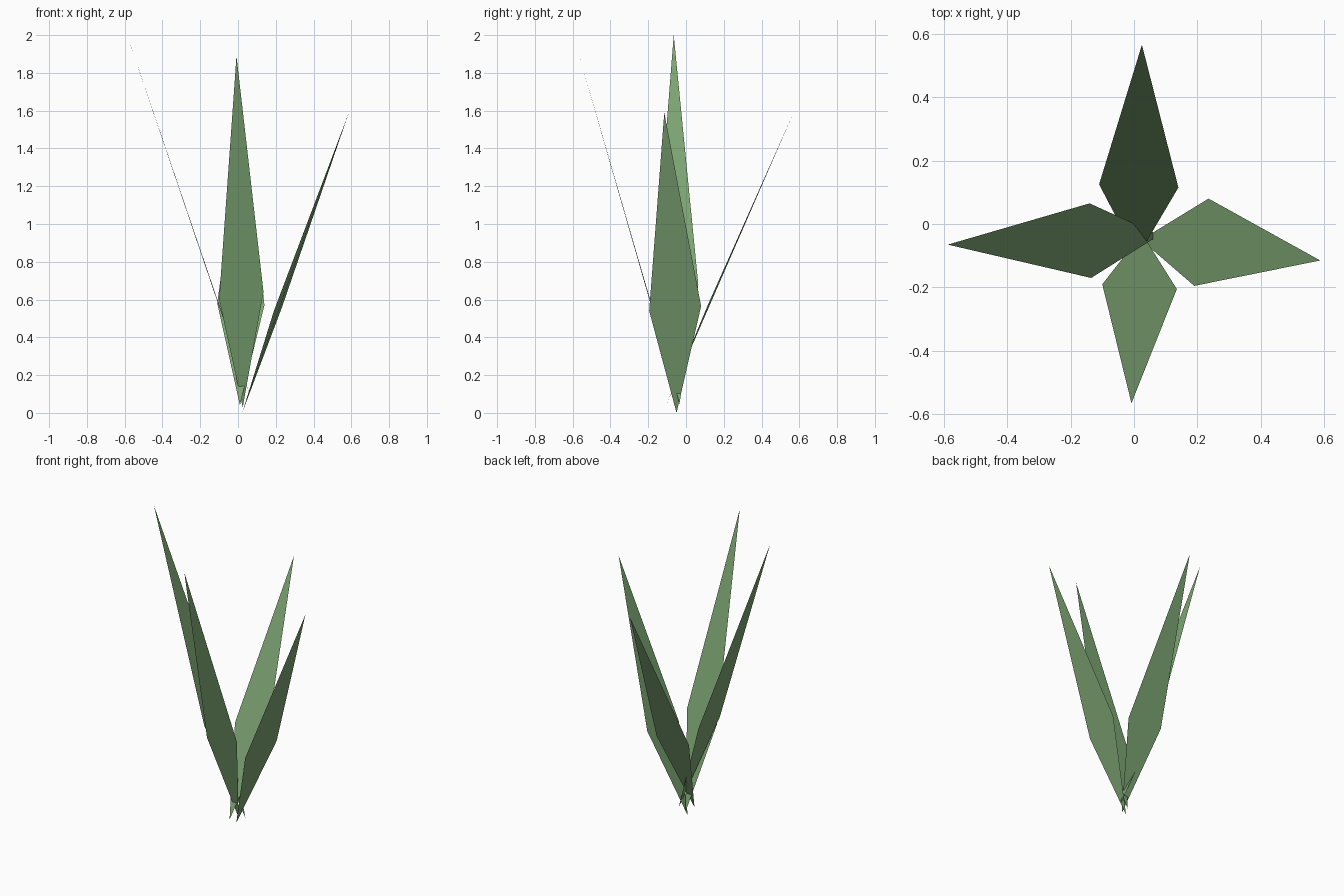
import bpy
import bmesh

if "Cube" in bpy.data.objects:
    bpy.data.objects.remove(bpy.data.objects["Cube"])

# Single leaf green
green = bpy.data.materials.new("leaf green")
green.diffuse_color = (0.205, 0.376, 0.171, 1.0)
green.use_nodes = True
green.node_tree.nodes["Principled BSDF"].inputs["Base Color"].default_value = green.diffuse_color


def leaf(name, base, side_a, tip, side_b):
    """Flat kite-shaped blade, its upper side facing inward."""
    bm = bmesh.new()
    face = bm.faces.new([bm.verts.new(p) for p in (base, side_a, tip, side_b)])
    face.normal_update()
    if face.normal.z < 0:
        face.normal_flip()
    mesh = bpy.data.meshes.new(name)
    bm.to_mesh(mesh)
    bm.free()
    mesh.materials.append(green)
    obj = bpy.data.objects.new(name, mesh)
    bpy.context.collection.objects.link(obj)


# Four blades crossing near the root and leaning outward
leaf("front_leaf", (0.025, -0.03, 0.03), (-0.10, -0.19, 0.60),
     (-0.008, -0.565, 1.89), (0.135, -0.205, 0.64))
leaf("back_leaf", (0.01, -0.105, 0.04), (0.14, 0.115, 0.57),
     (0.025, 0.565, 1.58), (-0.11, 0.125, 0.58))
leaf("left_leaf", (0.08, -0.035, 0.045), (-0.14, 0.065, 0.68),
     (-0.587, -0.065, 2.0), (-0.135, -0.17, 0.665))
leaf("right_leaf", (0.022, -0.05, 0.0), (0.19, -0.195, 0.54),
     (0.587, -0.115, 1.59), (0.235, 0.08, 0.565))
